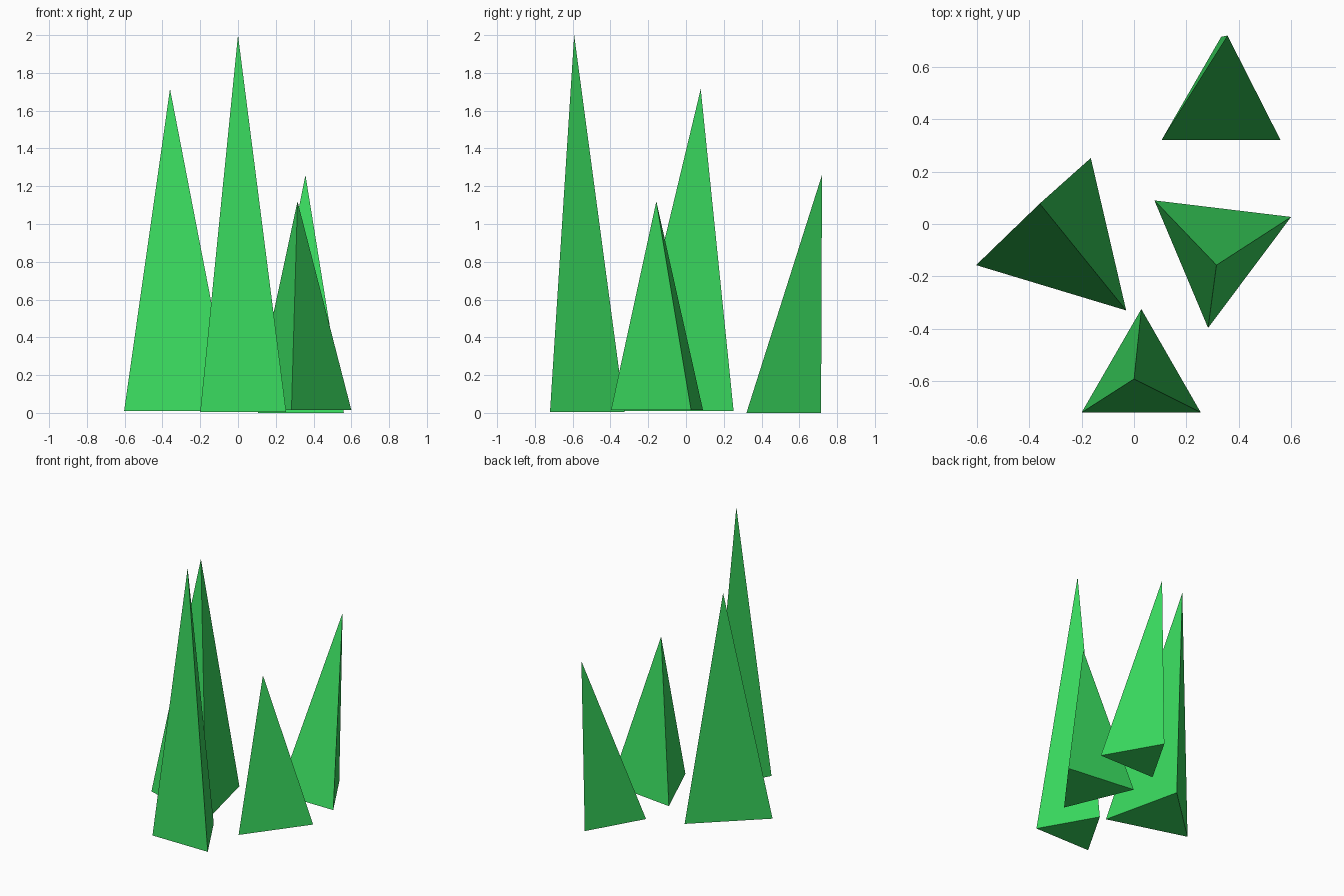
import bpy
import bmesh

cube = bpy.data.objects.get("Cube")
if cube:
    bpy.data.objects.remove(cube, do_unlink=True)

# Single grass colour
green = bpy.data.materials.new("grass_green")
green.use_nodes = True
colour = (0.04, 0.68, 0.11, 1.0)
green.diffuse_color = colour
green.node_tree.nodes["Principled BSDF"].inputs["Base Color"].default_value = colour


def blade(name, base, base_z, tip):
    """Three-sided spike: a triangular foot rising to a single tip."""
    bm = bmesh.new()
    foot = [bm.verts.new((x, y, base_z)) for x, y in base]
    top = bm.verts.new(tip)
    bm.faces.new(foot)
    for i in range(3):
        bm.faces.new((foot[i], foot[(i + 1) % 3], top))
    bmesh.ops.recalc_face_normals(bm, faces=bm.faces)
    mesh = bpy.data.meshes.new(name)
    bm.to_mesh(mesh)
    bm.free()
    mesh.materials.append(green)
    obj = bpy.data.objects.new(name, mesh)
    bpy.context.collection.objects.link(obj)
    return obj


# Four blades of the tuft
blade("front_blade", [(-0.2, -0.72), (0.255, -0.72), (0.028, -0.325)], 0.005, (0, -0.592, 2.0))
blade("left_blade", [(-0.603, -0.157), (-0.03, -0.33), (-0.165, 0.252)], 0.01, (-0.36, 0.078, 1.715))
blade("right_blade", [(0.078, 0.09), (0.283, -0.397), (0.6, 0.027)], 0.015, (0.315, -0.157, 1.12))
blade("back_blade", [(0.105, 0.32), (0.56, 0.32), (0.333, 0.715)], 0.0, (0.357, 0.72, 1.26))
